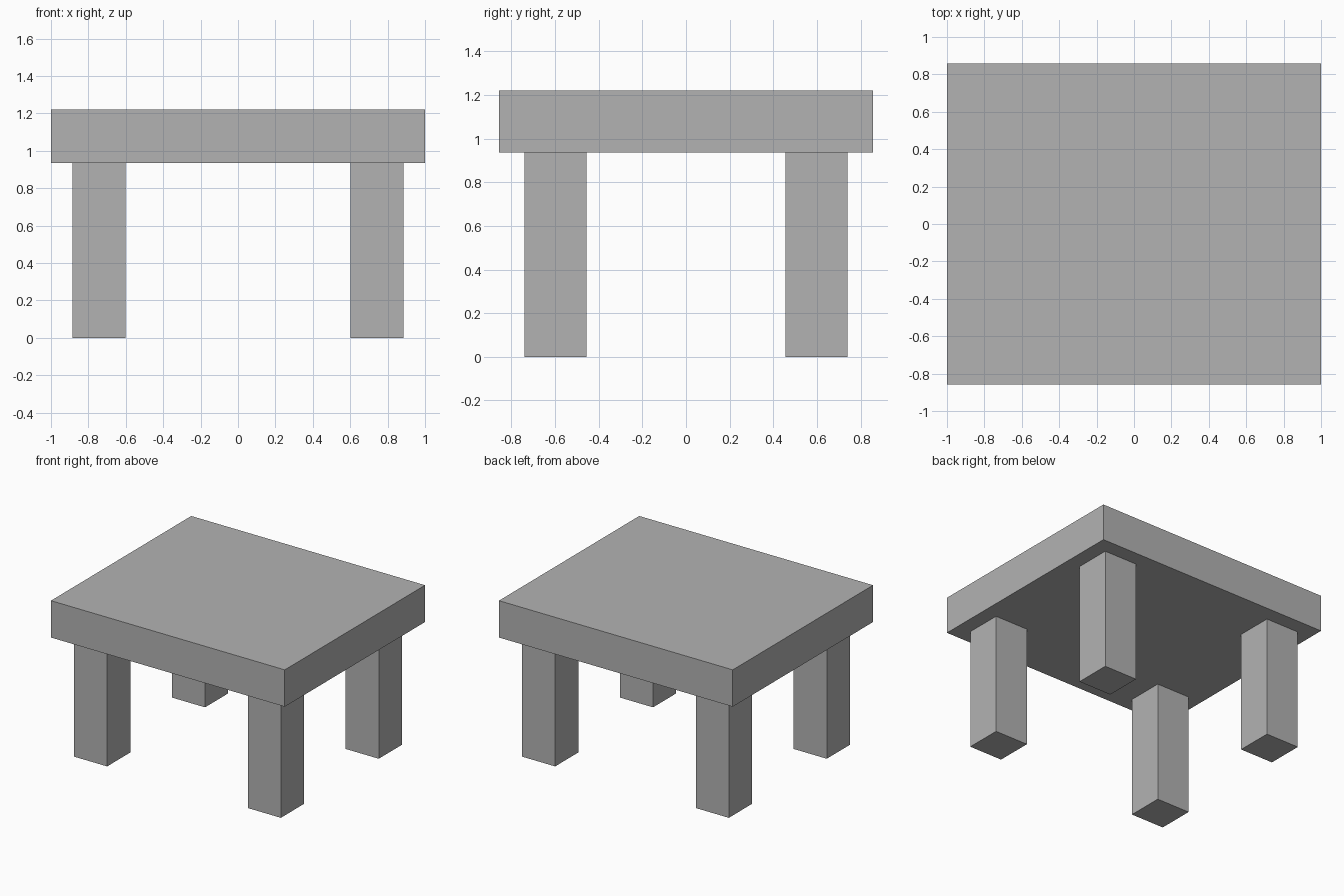
import bpy

cube = bpy.data.objects.get("Cube")
if cube:
    bpy.data.objects.remove(cube, do_unlink=True)

# Single flat grey
grey = bpy.data.materials.new("plain_grey")
grey.use_nodes = True
COLOUR = (0.45, 0.45, 0.45, 1.0)
grey.diffuse_color = COLOUR
for node in grey.node_tree.nodes:
    if node.type == "BSDF_PRINCIPLED":
        node.inputs["Base Color"].default_value = COLOUR

TOP_X, TOP_Y = 2.0, 1.714
LEG_HEIGHT, HEIGHT = 0.935, 1.22
LEG_WIDTH = 0.283
LEG_X, LEG_Y = 0.743, 0.598


def box(name, centre, size):
    """Add a flat-faced box with its size applied to the mesh."""
    bpy.ops.mesh.primitive_cube_add(size=1, location=centre)
    obj = bpy.context.object
    obj.name = name
    obj.scale = size
    bpy.ops.object.transform_apply(location=False, rotation=False, scale=True)
    obj.data.materials.append(grey)
    return obj


# Thick table top
box("table_top", (0, 0, (LEG_HEIGHT + HEIGHT) / 2),
    (TOP_X, TOP_Y, HEIGHT - LEG_HEIGHT))

# Four square legs
for side, sx in (("left", 1), ("right", -1)):
    for end, sy in (("front", -1), ("back", 1)):
        box(f"{end}_{side}_leg", (sx * LEG_X, sy * LEG_Y, LEG_HEIGHT / 2),
            (LEG_WIDTH, LEG_WIDTH, LEG_HEIGHT))
